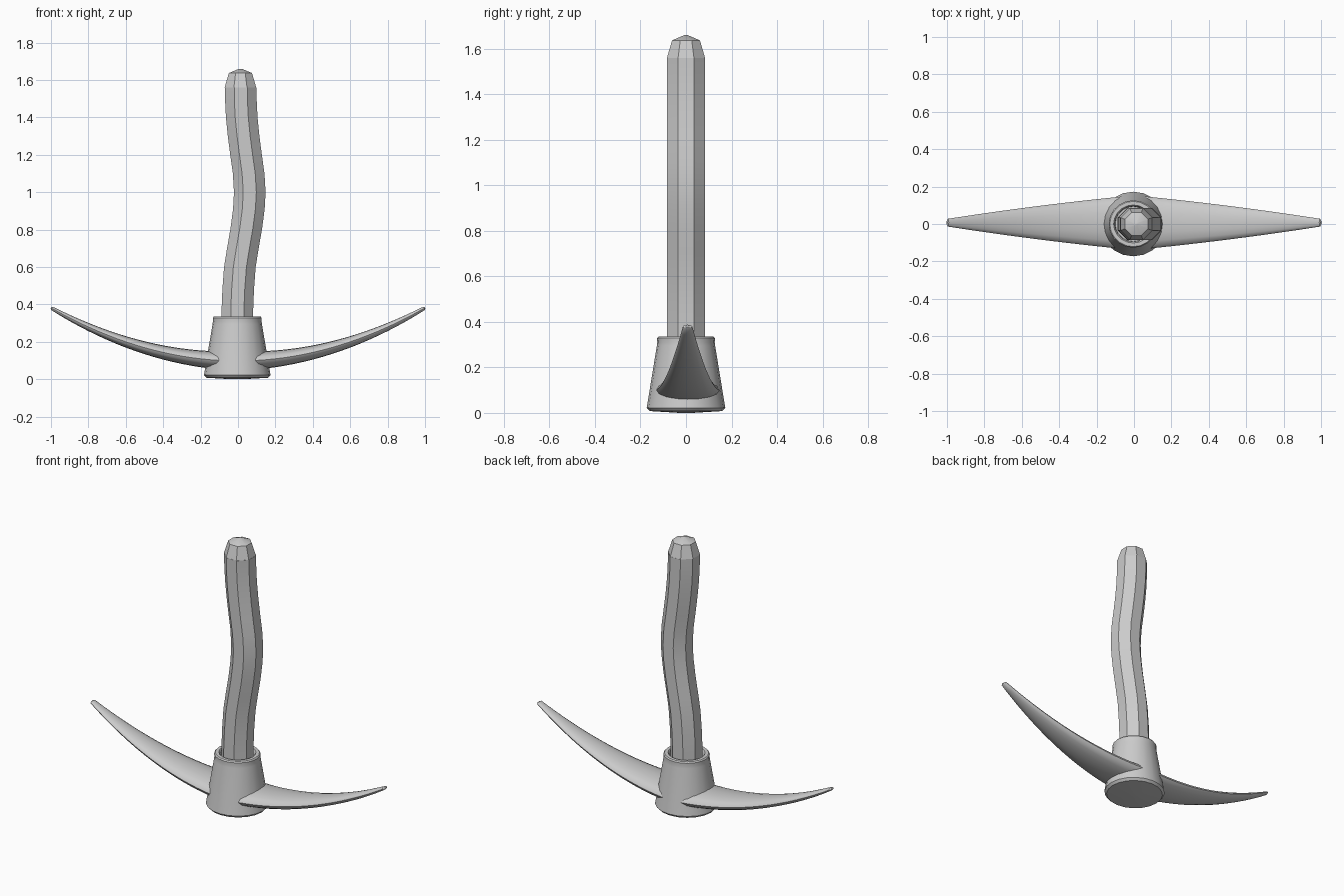
import bpy, bmesh
from math import sin, cos, pi, radians

if "Cube" in bpy.data.objects:
    bpy.data.objects.remove(bpy.data.objects["Cube"])


def loft(name, rings, close_loop=False):
    """Skin a list of equal-length point rings; ends are capped."""
    bm = bmesh.new()
    rows = [[bm.verts.new(p) for p in r] for r in rings]
    n = len(rows[0])
    for a, b in zip(rows, rows[1:]):
        for i in range(n):
            j = (i + 1) % n
            bm.faces.new((a[i], a[j], b[j], b[i]))
    bm.faces.new(rows[0][::-1])
    bm.faces.new(rows[-1])
    bmesh.ops.recalc_face_normals(bm, faces=bm.faces)
    me = bpy.data.meshes.new(name)
    bm.to_mesh(me)
    bm.free()
    ob = bpy.data.objects.new(name, me)
    bpy.context.collection.objects.link(ob)
    bpy.ops.object.select_all(action='DESELECT')
    ob.select_set(True)
    bpy.context.view_layer.objects.active = ob
    bpy.ops.object.shade_smooth_by_angle(angle=radians(40))
    return ob


def disc(cx, z, rx, ry, n, turn=0.0):
    """Horizontal ring of n points."""
    return [(cx + rx * cos(2 * pi * i / n + turn),
             ry * sin(2 * pi * i / n + turn), z) for i in range(n)]


# Socket: flared collar with a lipped rim and a recess around the handle
socket = [(0.03, 0.0), (0.165, 0.008), (0.178, 0.022), (0.132, 0.295),
          (0.130, 0.31), (0.131, 0.328), (0.125, 0.335), (0.105, 0.335),
          (0.098, 0.325), (0.096, 0.29)]
loft("socket", [disc(-0.004, z, r, r * 0.97, 20) for r, z in socket])

# Handle: gently bowed eight-sided shaft
path = [(-0.003, 0.2), (-0.003, 0.38), (0.001, 0.48), (0.010, 0.6),
        (0.026, 0.7), (0.045, 0.81), (0.058, 0.91), (0.063, 1.0),
        (0.057, 1.1), (0.043, 1.2), (0.030, 1.3), (0.020, 1.4), (0.015, 1.5),
        (0.015, 1.56)]
R = 0.0845 / cos(pi / 8)
loft("handle", [disc(x, z, R, R, 8, pi / 8) for x, z in path])

# Handle end: tapered, shallowly pointed cap
cap = [(R, 1.56), (0.067, 1.637), (0.008, 1.66)]
loft("handle_end", [disc(0.013, z, r, r * 0.99, 8, pi / 8) for r, z in cap])

# Pick blade: flattened oval section swept along an upward arc
rings = []
steps = 40
for k in range(steps + 1):
    x = -0.995 + 1.99 * k / steps
    a = abs(x)
    half_w = 0.02 + 0.126 * (1 - a) - 0.03 * a * (a - 1)
    half_t = 0.009 + 0.043 * (1 - a) ** 0.85
    zc = 0.098 + 0.284 * x * x
    slope = 0.568 * x
    norm = (1 + slope * slope) ** 0.5
    rings.append([(x - slope / norm * half_t * sin(t),
                   0.007 + half_w * cos(t),
                   zc + half_t * sin(t) / norm)
                  for t in (2 * pi * i / 16 for i in range(16))])


def shrink(ring, dx):
    """Small rounded end ring just beyond a tip."""
    c = [sum(p[i] for p in ring) / len(ring) for i in range(3)]
    return [(c[0] + (p[0] - c[0]) * 0.5 + dx, c[1] + (p[1] - c[1]) * 0.5,
             c[2] + (p[2] - c[2]) * 0.5 + 0.002) for p in ring]


rings = [shrink(rings[0], -0.005)] + rings + [shrink(rings[-1], 0.005)]
loft("pick_blade", rings)
